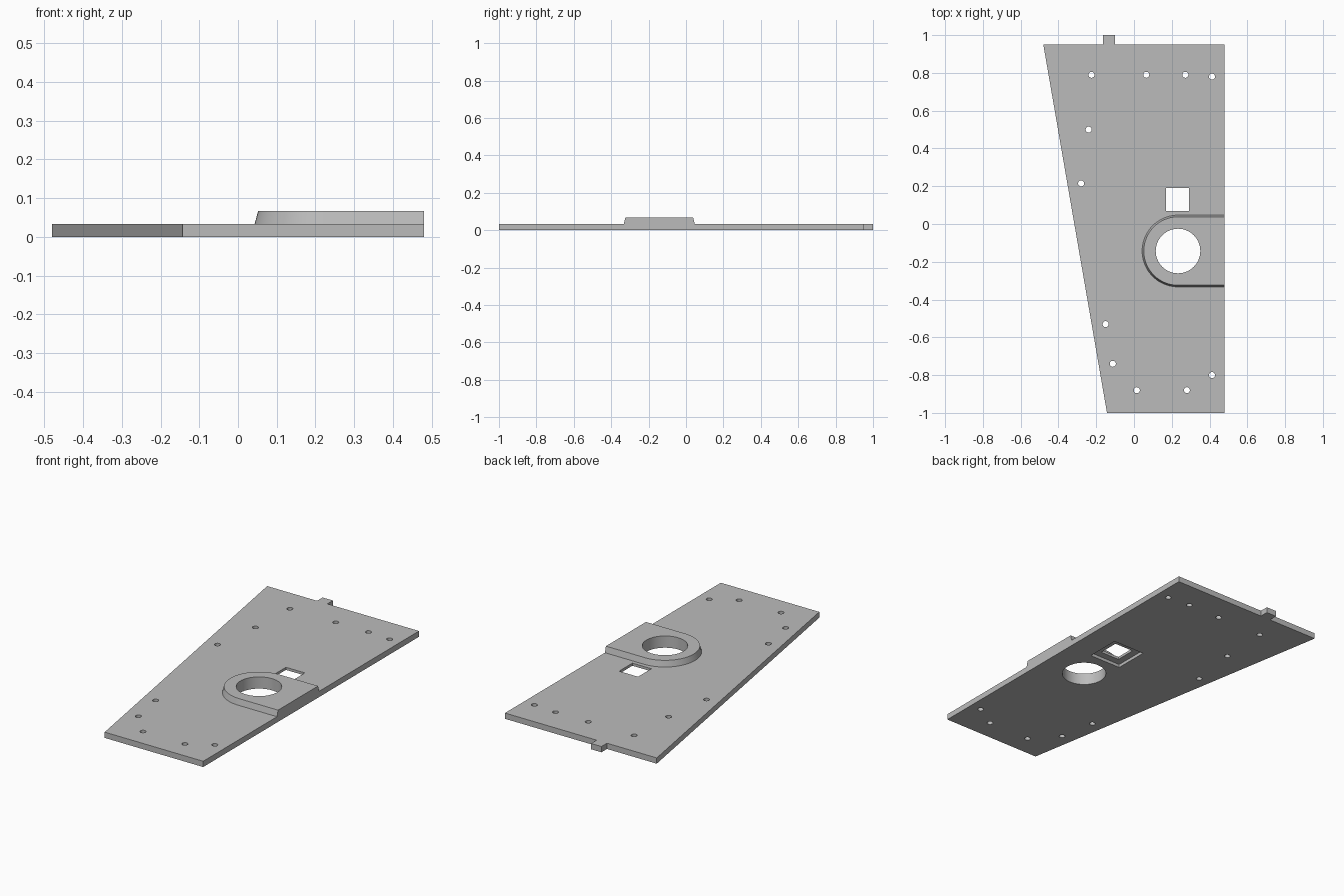
import bpy, bmesh
from math import cos, sin, pi, radians

default = bpy.data.objects.get("Cube")
if default:
    bpy.data.objects.remove(default, do_unlink=True)

THICK, TOP, EDGE = 0.033, 0.067, 0.48
BOSS_X, BOSS_Y = 0.233, -0.143

grey = bpy.data.materials.new("plain grey")
grey.use_nodes = True
colour = (0.5, 0.5, 0.5, 1)
grey.diffuse_color = colour
grey.node_tree.nodes["Principled BSDF"].inputs["Base Color"].default_value = colour


def loft(bm, rings):
    """Solid through matching counter-clockwise rings given as (outline, z)."""
    loops = [[bm.verts.new((x, y, z)) for x, y in pts] for pts, z in rings]
    bm.faces.new(loops[0][::-1])
    bm.faces.new(loops[-1])
    n = len(loops[0])
    for low, high in zip(loops, loops[1:]):
        for i in range(n):
            j = (i + 1) % n
            bm.faces.new((low[i], low[j], high[j], high[i]))


def circle(x, y, r, n):
    return [(x + r * cos(2 * pi * i / n), y + r * sin(2 * pi * i / n)) for i in range(n)]


def square(x, y, half):
    return [(x - half, y - half), (x + half, y - half), (x + half, y + half), (x - half, y + half)]


def boss_outline(r):
    """Half circle whose straight sides run to the plate edge."""
    arc = [(BOSS_X + r * cos(pi / 2 + pi * i / 40), BOSS_Y + r * sin(pi / 2 + pi * i / 40))
           for i in range(41)]
    return arc + [(EDGE, BOSS_Y - r), (EDGE, BOSS_Y + r)]


def make(name, *solids):
    bm = bmesh.new()
    for rings in solids:
        loft(bm, rings)
    mesh = bpy.data.meshes.new(name)
    bm.to_mesh(mesh)
    bm.free()
    mesh.materials.append(grey)
    ob = bpy.data.objects.new(name, mesh)
    bpy.context.collection.objects.link(ob)
    return ob


def combine(target, tool, operation):
    mod = target.modifiers.new(tool.name, "BOOLEAN")
    mod.operation, mod.solver, mod.object = operation, "EXACT", tool
    bpy.context.view_layer.objects.active = target
    bpy.ops.object.modifier_apply(modifier=mod.name)
    bpy.data.objects.remove(tool, do_unlink=True)


# Tapered plate with a locating tab on its back edge
outline = [(-0.143, -1), (EDGE, -1), (EDGE, 0.95), (-0.1, 0.95), (-0.1, 1),
           (-0.165, 1), (-0.165, 0.95), (-EDGE, 0.95)]
plate = make("mounting_plate", [(outline, 0), (outline, THICK)])

# Raised boss with drafted sides
boss = make("raised_boss", [(boss_outline(0.19), 0.025), (boss_outline(0.19), THICK),
                            (boss_outline(0.181), TOP)])
combine(plate, boss, "UNION")

# Screw holes and the large bore
screws = [(-0.225, 0.79), (0.065, 0.79), (0.272, 0.79), (0.413, 0.78), (-0.24, 0.5),
          (-0.28, 0.215), (-0.15, -0.53), (-0.112, -0.74), (0.015, -0.88),
          (0.28, -0.88), (0.413, -0.8)]
rounds = [circle(x, y, 0.016, 24) for x, y in screws] + [circle(BOSS_X, BOSS_Y, 0.118, 64)]
combine(plate, make("round_cutters", *[[(c, -0.1), (c, 0.2)] for c in rounds]), "DIFFERENCE")

# Square window with a wider recess underneath
for name, half, top in (("window_cutter", 0.06, 0.2), ("recess_cutter", 0.1, 0.018)):
    ring = square(0.23, 0.13, half)
    combine(plate, make(name, [(ring, -0.1), (ring, top)]), "DIFFERENCE")

# Smooth curved walls, sharp edges
bpy.ops.object.select_all(action="DESELECT")
plate.select_set(True)
bpy.context.view_layer.objects.active = plate
bpy.ops.object.shade_smooth_by_angle(angle=radians(30))
